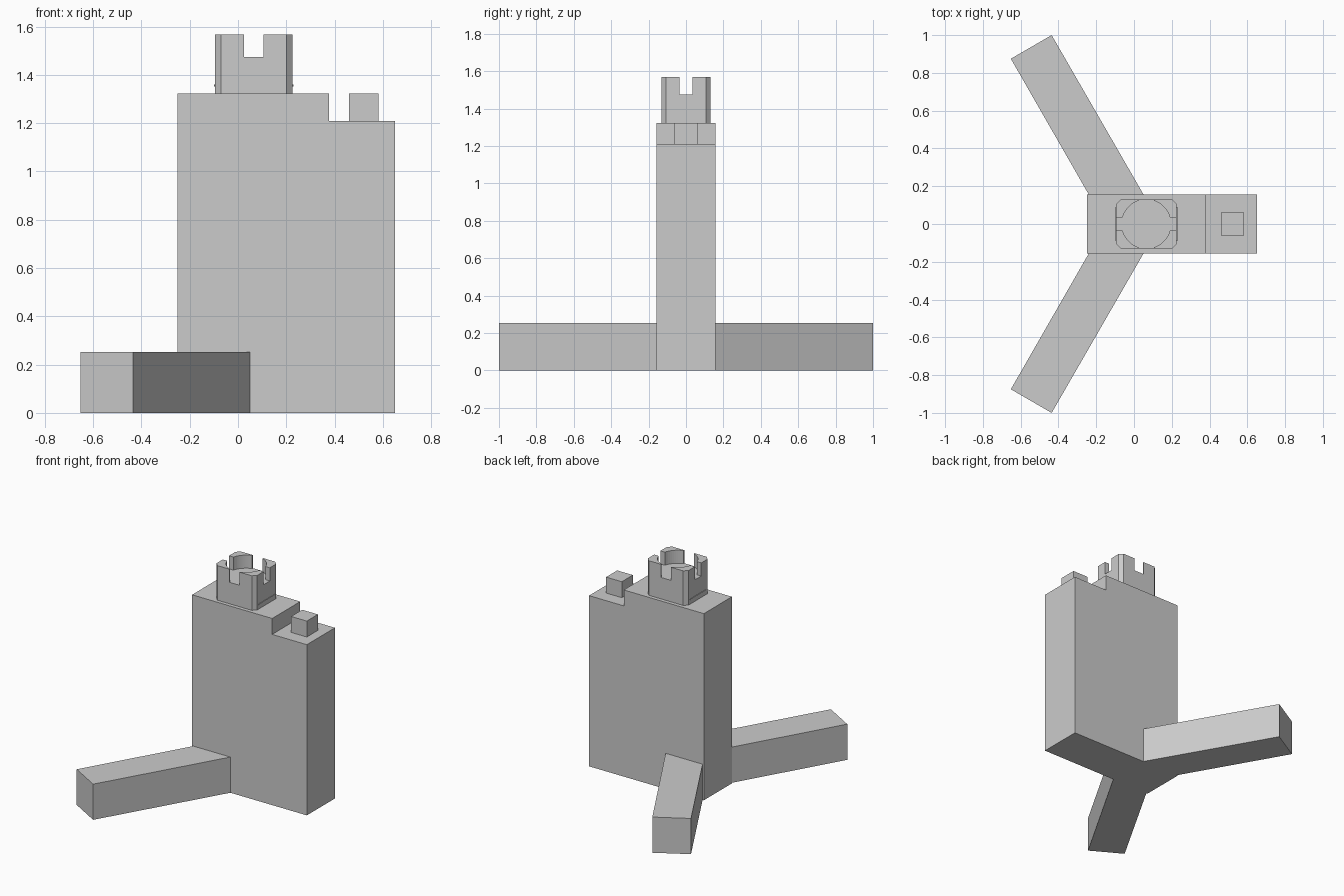
import bpy, bmesh, math

cube = bpy.data.objects.get("Cube")
if cube:
    bpy.data.objects.remove(cube, do_unlink=True)

grey = bpy.data.materials.new("light grey")
grey.use_nodes = True
colour = (0.6, 0.6, 0.6, 1)
grey.diffuse_color = colour
grey.node_tree.nodes["Principled BSDF"].inputs["Base Color"].default_value = colour


def prism(name, outline, low, high, axis="z"):
    """Extrude a flat outline between two levels along z or y."""
    bm = bmesh.new()
    place = (lambda a, b, c: (a, b, c)) if axis == "z" else (lambda a, b, c: (a, c, b))
    bottom = [bm.verts.new(place(a, b, low)) for a, b in outline]
    top = [bm.verts.new(place(a, b, high)) for a, b in outline]
    bm.faces.new(bottom)
    bm.faces.new(top)
    n = len(outline)
    for i in range(n):
        j = (i + 1) % n
        bm.faces.new((bottom[i], bottom[j], top[j], top[i]))
    bmesh.ops.recalc_face_normals(bm, faces=bm.faces)
    mesh = bpy.data.meshes.new(name)
    bm.to_mesh(mesh)
    bm.free()
    mesh.materials.append(grey)
    obj = bpy.data.objects.new(name, mesh)
    bpy.context.collection.objects.link(obj)
    return obj


def rect(x0, x1, y0, y1):
    return [(x0, y0), (x1, y0), (x1, y1), (x0, y1)]


# Stepped slab body
half = 0.157
profile = [(-0.25, 0), (0.65, 0), (0.65, 1.21), (0.378, 1.21), (0.378, 1.323), (-0.25, 1.323)]
prism("body", profile, -half, half, axis="y")

# Small block on the lower step
prism("step_block", rect(0.46, 0.583, -0.062, 0.062), 1.21, 1.323)

# Two splayed legs
leg = [(0.05, half), (-0.24, half), (-0.652, 0.875), (-0.436, 1.0)]
for name, side in (("right_leg", -1), ("left_leg", 1)):
    prism(name, [(x, y * side) for x, y in leg], 0, 0.253)

# Turret base: a rectangle with cut corners
cx, hx, hy, cut = 0.065, 0.16, 0.131, 0.025
floor, rim = 1.475, 1.568
quarter = [(hx, hy - cut), (hx - cut, hy)]
octagon = (quarter + [(-x, y) for x, y in reversed(quarter)]
           + [(-x, -y) for x, y in quarter] + [(x, -y) for x, y in reversed(quarter)])
prism("turret_base", [(cx + x, y) for x, y in octagon], 1.323, floor)

# Four corner battlements around a round well
radius, gap_x, gap_y = 0.13, 0.04, 0.035
start, end = math.asin(gap_y / radius), math.acos(gap_x / radius)
arc = [(radius * math.cos(a), radius * math.sin(a))
       for a in (start + (end - start) * i / 10 for i in range(11))]
corner = [(gap_x, hy), (hx - cut, hy), (hx, hy - cut), (hx, gap_y)] + arc
for sx, sname in ((-1, "right"), (1, "left")):
    for sy, fname in ((-1, "front"), (1, "back")):
        prism(f"{fname}_{sname}_battlement", [(cx + sx * x, sy * y) for x, y in corner], floor, rim)

# Thin ledges on the turret sides
for sx, sname in ((-1, "right"), (1, "left")):
    x0, x1 = sorted((cx + sx * hx, cx + sx * (hx + 0.004)))
    prism(f"{sname}_ledge", rect(x0, x1, -0.09, 0.09), 1.352, 1.36)
